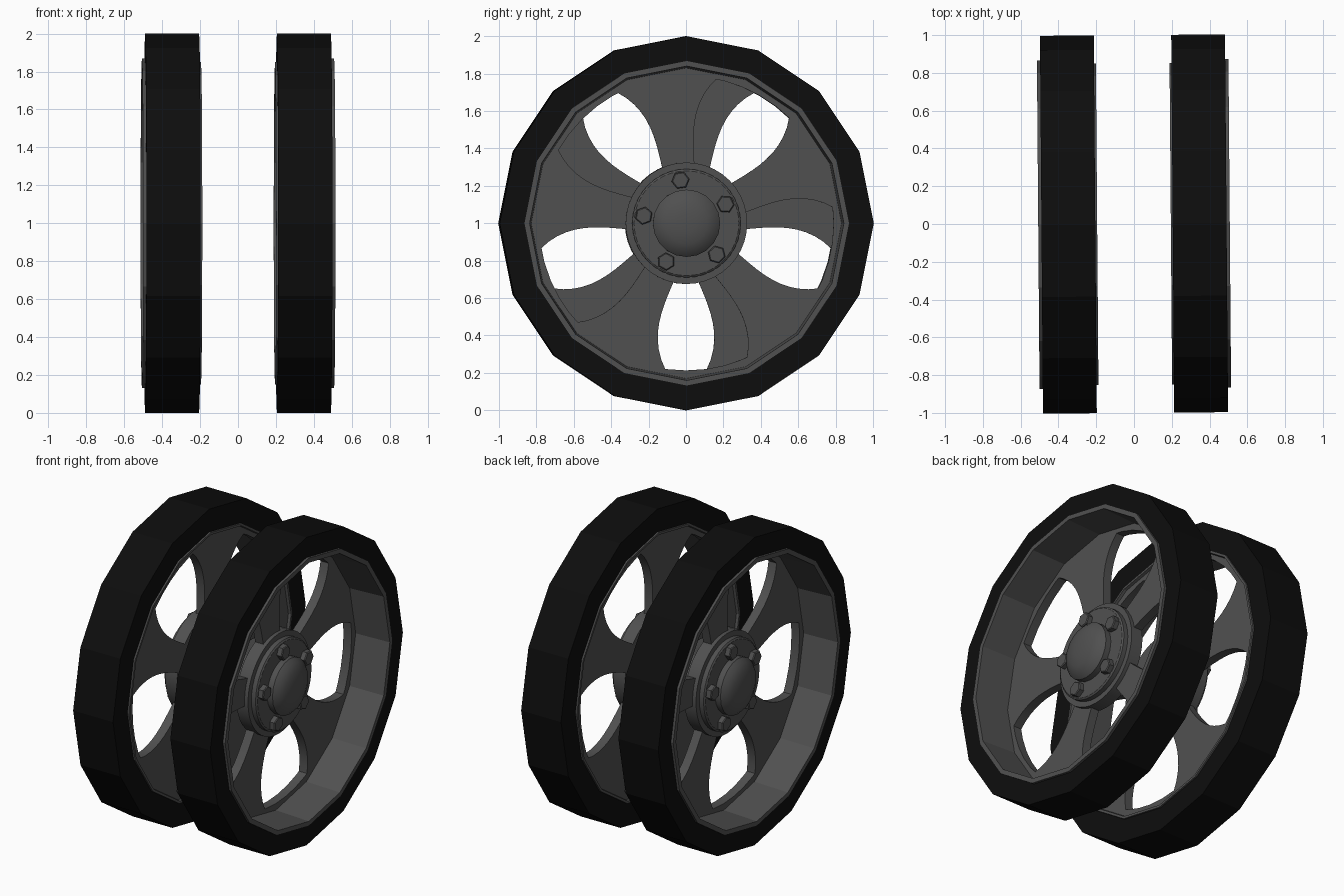
import bpy, bmesh
from math import sin, cos, pi, radians

if "Cube" in bpy.data.objects:
    bpy.data.objects.remove(bpy.data.objects["Cube"])

TILT = 0.008  # slight toe-out of both wheels


def material(name, v):
    m = bpy.data.materials.new(name)
    m.diffuse_color = (v, v, v, 1)
    m.use_nodes = True
    m.node_tree.nodes["Principled BSDF"].inputs["Base Color"].default_value = m.diffuse_color
    return m


rubber = material("rubber", 0.004)
metal = material("dark_metal", 0.08)


def finish(bm, name, mat, smooth=False):
    """Make one object per wheel; the left one is the right one turned half way round."""
    bmesh.ops.remove_doubles(bm, verts=bm.verts, dist=1e-5)
    bmesh.ops.recalc_face_normals(bm, faces=bm.faces)
    me = bpy.data.meshes.new(name)
    bm.to_mesh(me)
    bm.free()
    me.materials.append(mat)
    for side, turn in (("right", 0), ("left", pi)):
        ob = bpy.data.objects.new(f"{side}_{name}", me)
        ob.location.z = 1
        ob.rotation_euler.z = turn + TILT
        bpy.context.collection.objects.link(ob)
    if smooth:
        bpy.ops.object.select_all(action='DESELECT')
        ob.select_set(True)
        bpy.context.view_layer.objects.active = ob
        bpy.ops.object.shade_smooth_by_angle(angle=radians(30))


def polar(x, r, a):
    return (x, r * cos(a), r * sin(a))


def lathe(bm, profile, n, closed=True, start=0.0, centre=(0, 0)):
    """Spin (x, radius) points around the wheel axis."""
    rings = []
    for i in range(n):
        a = start + 2 * pi * i / n
        rings.append([bm.verts.new((x, centre[0] + r * cos(a), centre[1] + r * sin(a)))
                      for x, r in profile])
    m = len(profile)
    for i in range(n):
        p, q = rings[i], rings[(i + 1) % n]
        for j in range(m if closed else m - 1):
            k = (j + 1) % m
            bm.faces.new((p[j], q[j], q[k], p[k]))
    if not closed:
        bm.faces.new([r[0] for r in rings])
        bm.faces.new([r[-1] for r in rings])


# Tire: 16 flat sides
bm = bmesh.new()
lathe(bm, [(0.205, 0.845), (0.205, 1.0), (0.49, 1.0), (0.49, 0.855)], 16)
finish(bm, "tire", rubber)

# Rim barrel with outer and inner lips
bm = bmesh.new()
lathe(bm, [(0.195, 0.85), (0.507, 0.87), (0.507, 0.84), (0.27, 0.83),
           (0.215, 0.83), (0.195, 0.835)], 16)
finish(bm, "rim", metal)

# Spoke disc: outer ring, and five spokes left between bulging windows
X0, X1 = 0.212, 0.27
WINDOW = radians(-82)
R_IN, R_OUT = 0.325, 0.787


def half_angle(r):
    """Half width of a window at radius r, through three measured points."""
    (a, p), (b, q), (c, s) = (R_IN, 20.5), (0.55, 23.3), (R_OUT, 16.3)
    return radians(p * (r - b) * (r - c) / ((a - b) * (a - c))
                   + q * (r - a) * (r - c) / ((b - a) * (b - c))
                   + s * (r - a) * (r - b) / ((c - a) * (c - b)))


bm = bmesh.new()
lathe(bm, [(X0, R_OUT), (X1, R_OUT), (X1, 0.835), (X0, 0.835)], 48)
ROWS, COLS = 10, 8
for k in range(5):
    w = WINDOW + k * 2 * pi / 5
    grid = []
    for i in range(ROWS + 1):
        r = R_IN - 0.02 + (R_OUT + 0.004 - R_IN + 0.02) * i / ROWS
        h = half_angle(r)
        span = 2 * pi / 5 - 2 * h
        grid.append([[bm.verts.new(polar(x, r, w + h + span * j / COLS))
                      for j in range(COLS + 1)] for x in (X0, X1)])
    for g, f in zip(grid, grid[1:]):
        for s in (0, 1):
            for j in range(COLS):
                bm.faces.new((g[s][j], g[s][j + 1], f[s][j + 1], f[s][j]))
        for j in (0, COLS):
            bm.faces.new((g[0][j], g[1][j], f[1][j], f[0][j]))
finish(bm, "spokes", metal, True)

# Hub drum with its stepped flange
bm = bmesh.new()
lathe(bm, [(X0, 0.325), (0.295, 0.325), (0.295, 0.29), (0.325, 0.29), (0.332, 0.28)],
      40, closed=False)
finish(bm, "hub", metal, True)

# Domed hub cap
bm = bmesh.new()
lathe(bm, [(0.325, 0.18), (0.37, 0.18), (0.395, 0.155), (0.415, 0.11), (0.425, 0.05)],
      20, closed=False)
finish(bm, "hub_cap", metal, True)

# Five hexagonal bolts, one per spoke
bm = bmesh.new()
for k in range(5):
    a = WINDOW + (k + 0.5) * 2 * pi / 5
    lathe(bm, [(0.32, 0.048), (0.362, 0.048), (0.367, 0.042)], 6, closed=False,
          start=a + pi / 6, centre=(0.232 * cos(a), 0.232 * sin(a)))
finish(bm, "bolts", metal)
